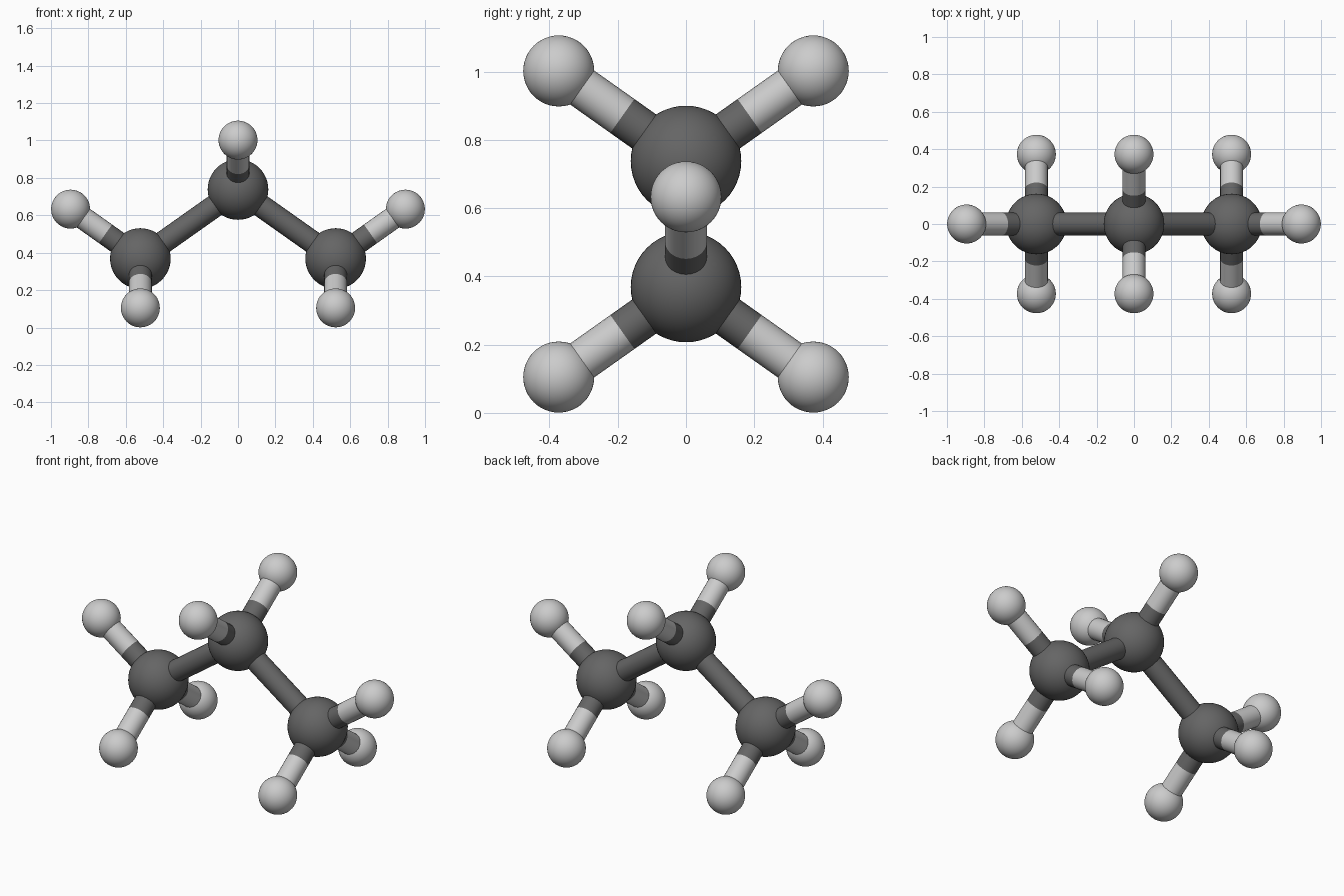
import bpy, math
from mathutils import Vector

if "Cube" in bpy.data.objects:
    bpy.data.objects.remove(bpy.data.objects["Cube"])

CARBON_R, HYDROGEN_R, BOND_R = 0.162, 0.104, 0.061


def material(name, v):
    m = bpy.data.materials.new(name)
    m.diffuse_color = (v, v, v, 1)
    m.use_nodes = True
    m.node_tree.nodes["Principled BSDF"].inputs["Base Color"].default_value = m.diffuse_color
    return m


dark = material("dark_grey", 0.13)
light = material("light_grey", 0.55)


def finish(name, mat):
    o = bpy.context.object
    o.name = name
    o.data.materials.append(mat)
    bpy.ops.object.shade_smooth_by_angle(angle=math.radians(40))


def atom(name, pos, radius, mat):
    bpy.ops.mesh.primitive_uv_sphere_add(segments=48, ring_count=24, radius=radius, location=pos)
    finish(name, mat)


def rod(name, a, b, mat):
    d = b - a
    bpy.ops.mesh.primitive_cylinder_add(vertices=24, radius=BOND_R, depth=d.length,
                                        location=(a + b) / 2,
                                        rotation=d.to_track_quat('Z', 'Y').to_euler())
    finish(name, mat)


# tetrahedral offsets: long is sideways, short is vertical
H_SIDE, H_UP = 0.373, 0.264
top = Vector((0, 0, 0.738))
ends = {s: Vector((s * 0.522, 0, 0.369)) for s in (-1, 1)}

# carbon atoms and the two bonds joining them
atom("middle_carbon", top, CARBON_R, dark)
for s, c in ends.items():
    atom("end_carbon", c, CARBON_R, dark)
    rod("carbon_bond", c, top, dark)

# hydrogen atoms, each on a two-tone bond split at its midpoint
hydrogens = []
for s in (-1, 1):
    hydrogens.append((top, Vector((0, s * H_SIDE, H_UP))))
    hydrogens.append((ends[s], Vector((s * H_SIDE, 0, H_UP))))
    for t in (-1, 1):
        hydrogens.append((ends[s], Vector((0, t * H_SIDE, -H_UP))))
for c, d in hydrogens:
    atom("hydrogen", c + d, HYDROGEN_R, light)
    rod("bond_carbon_half", c, c + d / 2, dark)
    rod("bond_hydrogen_half", c + d / 2, c + d, light)
